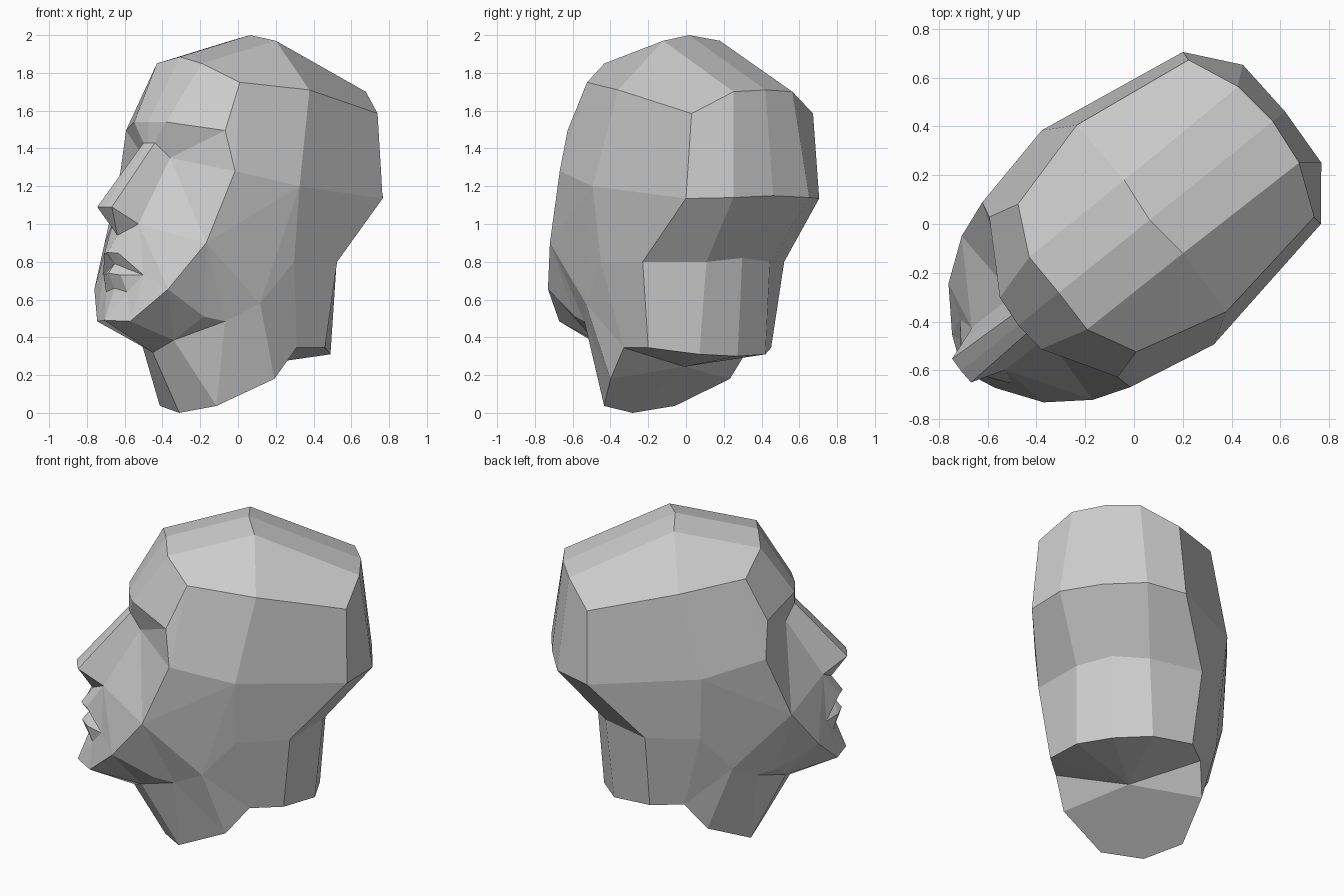
import bpy, bmesh, math

if "Cube" in bpy.data.objects:
    bpy.data.objects.remove(bpy.data.objects["Cube"])

# Half head, local frame: (forward, sideways, up); the mirror makes the other half.
# Skull: three front-to-back arcs, from forehead over the crown to the nape
mid = [(.63, 0, 1.54), (.417, 0, 1.885), (-.06, 0, 2), (-.707, 0, 1.71),
       (-.771, 0, 1.15), (-.51, 0, .82), (-.47, 0, .30)]
inner = [(.618, .135, 1.54), (.42, .19, 1.85), (-.081, .192, 1.97), (-.685, .2, 1.70),
         (-.756, .257, 1.14), (-.475, .215, .80), (-.426, .224, .31)]
outer = [(.445, .42, 1.495), (.32, .388, 1.75), (-.07, .49, 1.71), (-.595, .412, 1.585),
         (-.597, .452, 1.135), (-.266, .48, .80), (-.234, .417, .345)]

bm = bmesh.new()
V = {}


def points(**named):
    for name, (u, w, z) in named.items():
        V[name] = bm.verts.new((w, -u, z))


def facets(*rows):
    for row in rows:
        bm.faces.new([V[n] for n in row.split()])


for tag, arc in (("m", mid), ("i", inner), ("o", outer)):
    points(**{f"{tag}{k}": p for k, p in enumerate(arc)})
for a, b in (("m", "i"), ("i", "o")):
    for k in range(6):
        facets(f"{a}{k} {a}{k+1} {b}{k+1} {b}{k}")

# Side of the head and jaw
points(temple=(.43, .485, 1.28), side=(.055, .563, 1.20), cheek=(.582, .43, .90),
       ear=(.05, .51, .80), jaw=(.746, .312, .655), jaw_low=(.51, .32, .51),
       jaw_back=(.39, .35, .485), jaw_top=(.24, .46, .58))
facets("o0 o1 temple", "o1 o2 side temple", "o2 o3 o4 side", "temple side cheek",
       "cheek side jaw_top", "side ear jaw_top", "side o4 o5 ear",
       "cheek jaw_top jaw_back", "cheek jaw_back jaw_low", "cheek jaw_low jaw")

# Neck, closed underneath by a fan
points(neck_side=(-.036, .424, .345), neck_mid=(.10, .405, .18), neck_front=(.36, .24, .037),
       neck_tip=(.42, 0, 0), base=(-.02, 0, .245), throat=(.57, .14, .385),
       throat_mid=(.60, 0, .32))
facets("ear o5 o6 neck_side", "jaw_top ear neck_side", "jaw_top neck_side neck_mid",
       "jaw_back jaw_top neck_mid", "jaw_back neck_mid neck_front",
       "jaw_back neck_front throat", "jaw_low jaw_back throat",
       "throat neck_front neck_tip throat_mid")
rim = ["m6", "i6", "o6", "neck_side", "neck_mid", "neck_front", "neck_tip"]
facets(*[f"{a} {b} base" for a, b in zip(rim, rim[1:])])

# Eye and nose
points(eye=(.57, .11, 1.35), root=(.624, .048, 1.43), root_mid=(.63, 0, 1.43),
       tip=(.927, .062, 1.09), tip_mid=(.93, 0, 1.09), wing=(.785, .11, 1.0),
       septum=(.84, 0, .94))
facets("m0 i0 root root_mid", "i0 eye root", "i0 o0 eye", "o0 temple eye",
       "root_mid root tip tip_mid", "root eye wing tip", "tip_mid tip septum",
       "tip wing septum", "eye temple cheek", "eye cheek wing")

# Mouth and chin
points(lip_mid=(.905, 0, .85), lip=(.88, .06, .845), mouth=(.86, 0, .79),
       corner=(.80, .17, .73), low_mid=(.90, 0, .74), low=(.875, .07, .73),
       fold_mid=(.86, 0, .66), fold=(.845, .09, .64),
       chin_mid=(.925, 0, .49), chin=(.865, .14, .485))
facets("wing cheek jaw", "wing jaw corner", "jaw chin corner", "septum wing lip lip_mid",
       "wing corner lip", "lip_mid lip mouth", "lip corner mouth", "mouth corner low",
       "mouth low low_mid", "low_mid low fold fold_mid", "low corner fold")
facets("fold_mid fold chin_mid", "fold chin chin_mid", "fold corner chin",
       "throat_mid throat chin chin_mid", "throat jaw_low jaw", "throat jaw chin")

# Mirror across the midline and weld
geo = bmesh.ops.duplicate(bm, geom=bm.verts[:] + bm.edges[:] + bm.faces[:])["geom"]
for v in geo:
    if isinstance(v, bmesh.types.BMVert):
        v.co.x *= -1
bmesh.ops.remove_doubles(bm, verts=bm.verts[:], dist=1e-4)
bmesh.ops.recalc_face_normals(bm, faces=bm.faces[:])

mesh = bpy.data.meshes.new("head")
bm.to_mesh(mesh)
bm.free()
head = bpy.data.objects.new("head", mesh)
bpy.context.collection.objects.link(head)

# The head is turned towards its right
head.rotation_euler.z = math.radians(-51.3)
head.location = (.017, -.021, 0)
